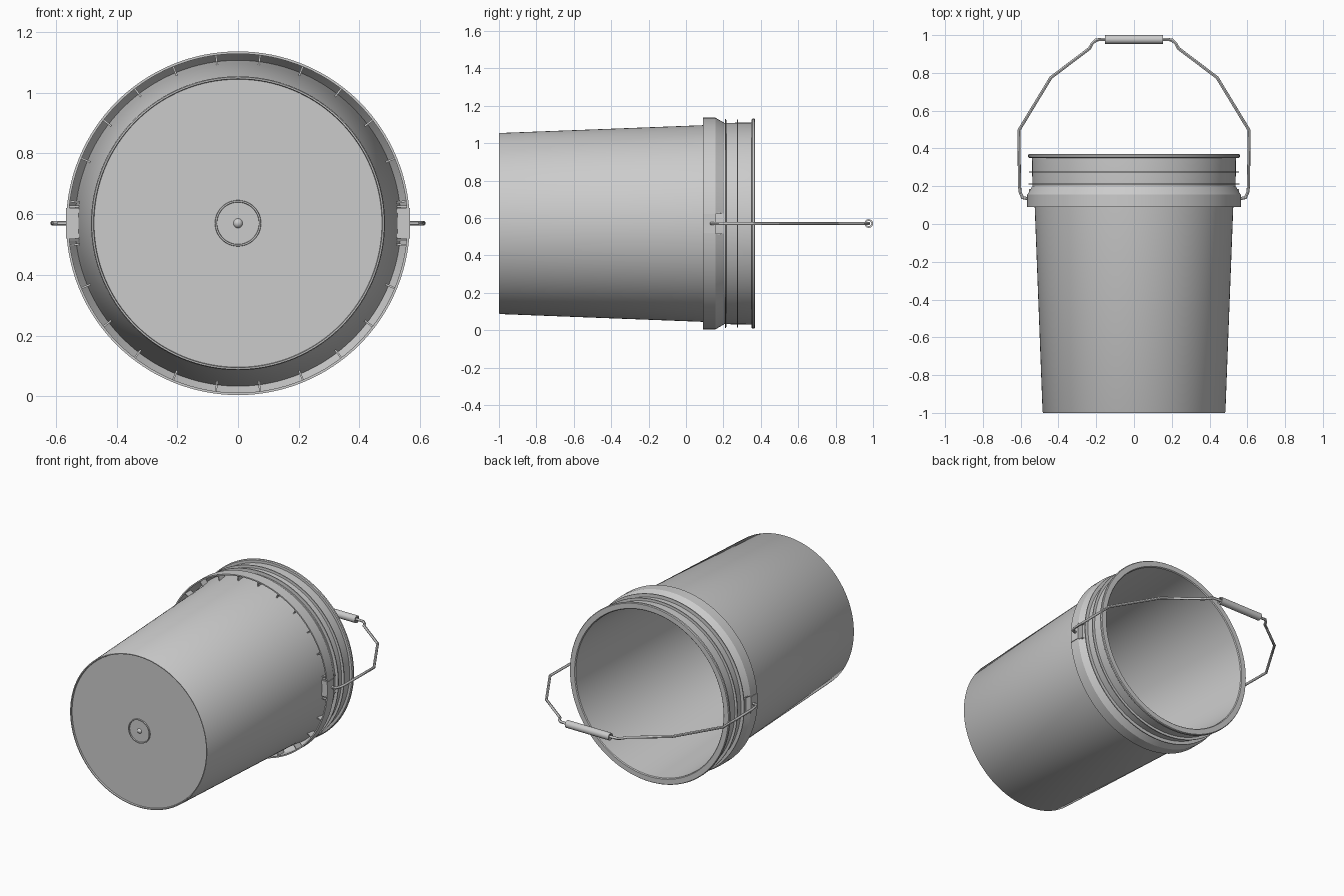
import bpy, bmesh
from math import cos, sin, pi, radians
from mathutils import Vector, Matrix

cube = bpy.data.objects.get("Cube")
if cube:
    bpy.data.objects.remove(cube, do_unlink=True)

AXIS = 0.57      # height of the lying pail's axis
SEGMENTS = 128

grey = bpy.data.materials.new("plain grey")
grey.use_nodes = True
colour = (0.6, 0.6, 0.6, 1)
grey.diffuse_color = colour
grey.node_tree.nodes["Principled BSDF"].inputs["Base Color"].default_value = colour


def finish(name, bm, smooth=True):
    bmesh.ops.recalc_face_normals(bm, faces=bm.faces)
    mesh = bpy.data.meshes.new(name)
    bm.to_mesh(mesh)
    bm.free()
    obj = bpy.data.objects.new(name, mesh)
    bpy.context.collection.objects.link(obj)
    mesh.materials.append(grey)
    if smooth:
        bpy.ops.object.select_all(action='DESELECT')
        bpy.context.view_layer.objects.active = obj
        obj.select_set(True)
        bpy.ops.object.shade_smooth_by_angle(angle=radians(30))
    return obj


def lathe(name, profile, keep=None, closed=True, segments=SEGMENTS):
    """Turn (radius, y) points around the pail axis."""
    bm = bmesh.new()
    rings = []
    for r, y in profile:
        rings.append([bm.verts.new((r * cos(2 * pi * i / segments), y,
                                    AXIS + r * sin(2 * pi * i / segments)))
                      for i in range(segments)])
    pairs = list(zip(rings, rings[1:]))
    if closed:
        pairs.append((rings[-1], rings[0]))
    for a, b in pairs:
        for i in range(segments):
            j = (i + 1) % segments
            bm.faces.new((a[i], a[j], b[j], b[i]))
    bmesh.ops.remove_doubles(bm, verts=bm.verts, dist=1e-5)
    if keep:
        bm.normal_update()
        bad = [f for f in bm.faces if not keep(f.calc_center_median())]
        bmesh.ops.delete(bm, geom=bad, context='FACES')
    return finish(name, bm)


def box(bm, lo, hi, turn=0):
    lo, hi = Vector(lo), Vector(hi)
    m = (Matrix.Translation((0, 0, AXIS)) @ Matrix.Rotation(turn, 4, 'Y')
         @ Matrix.Translation((lo + hi) / 2) @ Matrix.Diagonal((*(hi - lo), 1)))
    bmesh.ops.create_cube(bm, size=1, matrix=m)


# Tapered pail wall with foot rim, recessed base and rolled lip
lathe("pail_body", [
    (0, -0.99), (0.474, -0.99), (0.476, -1), (0.481, -1), (0.484, -0.995),
    (0.526, 0.1), (0.538, 0.2), (0.54, 0.35), (0.556, 0.35), (0.561, 0.355),
    (0.561, 0.365), (0.557, 0.37), (0.525, 0.37), (0.52, 0.365),
    (0.466, -0.965), (0, -0.965)], closed=False)

# Thin sealing ridges around the neck
for name, y, r in (("lower_ridge", 0.212, 0.559), ("upper_ridge", 0.275, 0.555)):
    lathe(name, [(0.53, y - 0.004), (r, y - 0.003), (r, y + 0.003), (0.53, y + 0.004)])

# Open skirt, with its sloped shoulder notched at the two handle ears
lathe("skirt", [(0.566, 0.09), (0.566, 0.157), (0.54, 0.202), (0.53, 0.2),
                (0.558, 0.153), (0.558, 0.09)],
      keep=lambda c: abs(c.z - AXIS) > 0.055 or c.y < 0.154)

# Reinforcing ribs hidden under the skirt
bm = bmesh.new()
for k in range(24):
    box(bm, (0.515, 0.1, -0.003), (0.56, 0.155, 0.003), radians(7.5 + 15 * k))
finish("skirt_ribs", bm, False)

# Handle ears
bm = bmesh.new()
for side in (0, pi):
    box(bm, (0.52, 0.092, -0.05), (0.567, 0.157, 0.05), side)
    for edge in (-0.055, 0.055):
        box(bm, (0.52, 0.1, edge - 0.003), (0.556, 0.185, edge + 0.003), side)
finish("handle_ears", bm, False)

# Moulding mark on the base
lathe("base_ring", [(0.068, -0.985), (0.07, -0.997), (0.075, -0.997), (0.077, -0.985)], segments=48)
bm = bmesh.new()
bmesh.ops.create_uvsphere(bm, u_segments=24, v_segments=12, radius=0.017,
                          matrix=Matrix.Translation((0, -0.983, AXIS)))
finish("base_nub", bm)

# Bent wire bail
half = [(0.545, 0.13), (0.59, 0.14), (0.602, 0.165), (0.606, 0.2), (0.61, 0.495),
        (0.44, 0.775), (0.235, 0.93), (0.222, 0.955), (0.2, 0.975), (0.15, 0.977)]
path = half + [(-x, y) for x, y in reversed(half)]
bm = bmesh.new()
rings = []
for i, (x, y) in enumerate(path):
    p = Vector((x, y, AXIS))
    ins = Vector((*path[max(i - 1, 0)], AXIS))
    out = Vector((*path[min(i + 1, len(path) - 1)], AXIS))
    d1 = (p - ins).normalized()
    d2 = (out - p).normalized()
    t = (d1 + d2).normalized()
    n = Vector((-t.y, t.x, 0))
    stretch = 1 / max(0.6, t.dot(d1) if i else t.dot(d2))
    rings.append([bm.verts.new(p + 0.008 * (n * stretch * cos(a) + Vector((0, 0, sin(a)))))
                  for a in (2 * pi * k / 12 for k in range(12))])
for a, b in zip(rings, rings[1:]):
    for k in range(12):
        bm.faces.new((a[k], a[k - 1], b[k - 1], b[k]))
bm.faces.new(rings[0])
bm.faces.new(rings[-1])
finish("bail_wire", bm)

# Hollow hand grip
bm = bmesh.new()
tube = []
for r, x in ((0.023, -0.153), (0.023, 0.153), (0.014, 0.153), (0.014, -0.153)):
    tube.append([bm.verts.new((x, 0.977 + r * cos(2 * pi * k / 32), AXIS + r * sin(2 * pi * k / 32)))
                 for k in range(32)])
for i in range(4):
    for k in range(32):
        bm.faces.new((tube[i - 1][k - 1], tube[i - 1][k], tube[i][k], tube[i][k - 1]))
finish("hand_grip", bm)
